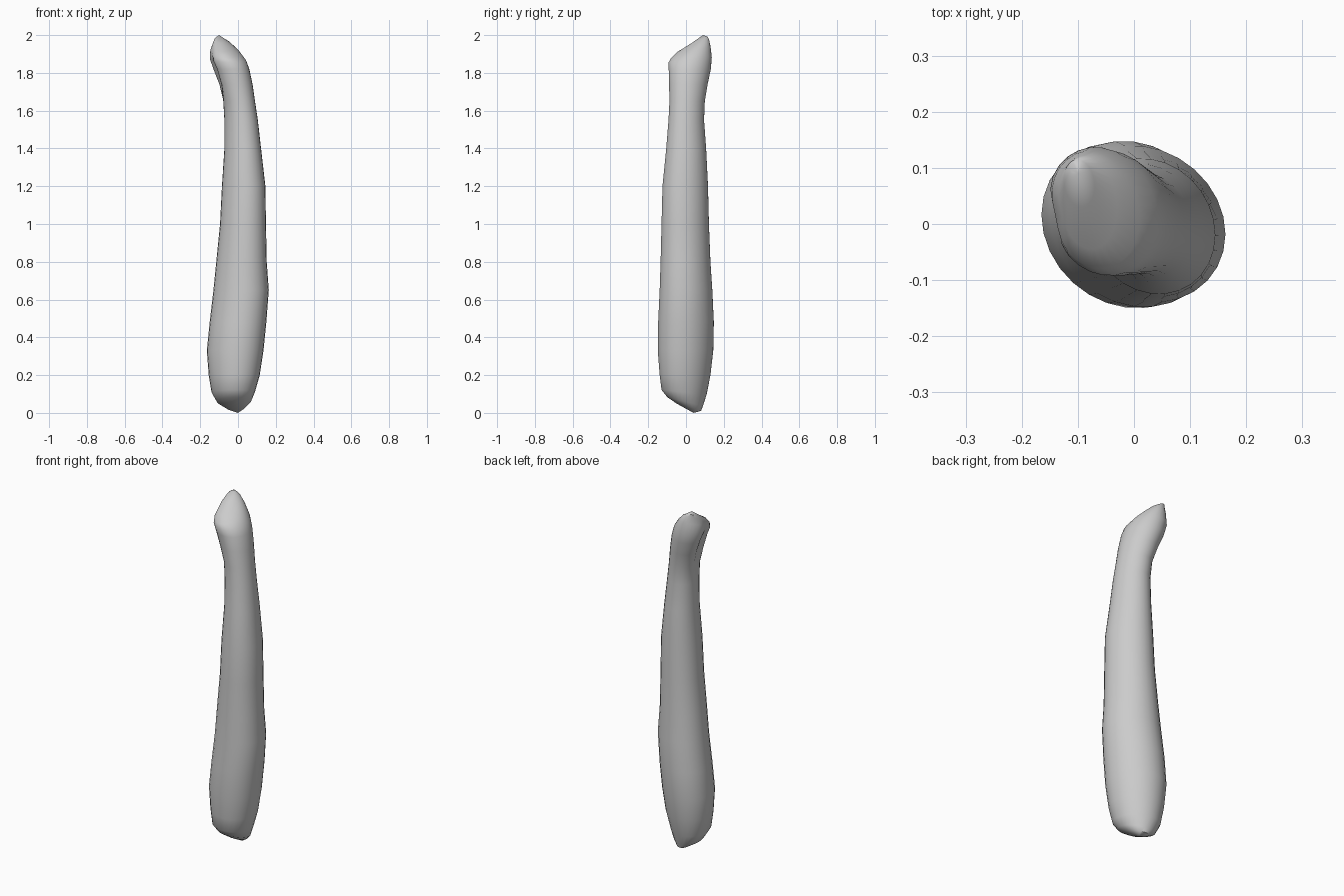
import bpy
import bmesh
from math import cos, sin, exp, pi

SIDES = 28   # points around each cross-section
SKEW = -0.13  # leans the ovals slightly off the axes

# Remove the default cube
default = bpy.data.objects.get("Cube")
if default:
    bpy.data.objects.remove(default, do_unlink=True)

# One plain grey for the whole bone
grey = bpy.data.materials.new("bone grey")
grey.use_nodes = True
colour = (0.6, 0.6, 0.6, 1.0)
grey.diffuse_color = colour
grey.node_tree.nodes["Principled BSDF"].inputs["Base Color"].default_value = colour

# Cross-sections: height, x low, x high, y low, y high, end tilt
SECTIONS = [
    (.03, -.06, .04, -.05, .08, -.3),
    (.06, -.11, .07, -.1, .09, -.25),
    (.11, -.14, .09, -.13, .11, -.1),
    (.2, -.155, .115, -.14, .13, 0),
    (.33, -.165, .135, -.15, .145, 0),
    (.48, -.15, .15, -.148, .148, 0),
    (.65, -.13, .163, -.14, .14, 0),
    (.8, -.115, .152, -.135, .13, 0),
    (1, -.095, .148, -.13, .122, 0),
    (1.2, -.085, .145, -.125, .117, 0),
    (1.4, -.072, .122, -.105, .107, 0),
    (1.55, -.072, .105, -.093, .096, 0),
    (1.65, -.08, .09, -.088, .1, 0),
    (1.74, -.11, .077, -.09, .115, 0),
    (1.82, -.14, .06, -.092, .132, 0),
    (1.87, -.155, .042, -.092, .137, .12),
    (1.91, -.15, .01, -.08, .13, .3),
    (1.945, -.135, -.03, -.045, .122, .4),
    (1.975, -.125, -.07, .03, .115, .4),
]


def bump(value, centre, width):
    """Soft falloff used to shape the hollow."""
    return exp(-((value - centre) / width) ** 2)


def add_ring(bm, z, x_low, x_high, y_low, y_high, tilt):
    """One oval cross-section, hollowed between the two knuckles."""
    ring = []
    for i in range(SIDES):
        angle = 2 * pi * i / SIDES
        x = (x_low + x_high) / 2 + (x_high - x_low) / 2 * cos(angle)
        dy = (y_high - y_low) / 2 * sin(angle + SKEW)
        y = (y_low + y_high) / 2 + dy
        if cos(angle) < 0:
            x += 0.035 * bump(y, 0.01, 0.04) * bump(z, 1.8, 0.09)
        ring.append(bm.verts.new((x, y, z + tilt * dy)))
    return ring


def close_end(bm, ring, tip):
    """Fan of triangles from a ring to its tip."""
    apex = bm.verts.new(tip)
    for i in range(SIDES):
        bm.faces.new((ring[i], ring[(i + 1) % SIDES], apex))


# Loft the shaft and knuckled head
bm = bmesh.new()
rings = [add_ring(bm, *section) for section in SECTIONS]
for lower, upper in zip(rings, rings[1:]):
    for i in range(SIDES):
        j = (i + 1) % SIDES
        bm.faces.new((lower[i], lower[j], upper[j], upper[i]))
close_end(bm, rings[0], (0, 0.04, 0))
close_end(bm, rings[-1], (-0.1, 0.09, 2))
bmesh.ops.recalc_face_normals(bm, faces=bm.faces)

mesh = bpy.data.meshes.new("bone_shaft")
bm.to_mesh(mesh)
bm.free()
mesh.materials.append(grey)
bone = bpy.data.objects.new("bone_shaft", mesh)
bpy.context.collection.objects.link(bone)

# Smooth shading with sharp edges kept
bpy.ops.object.select_all(action='DESELECT')
bone.select_set(True)
bpy.context.view_layer.objects.active = bone
bpy.ops.object.shade_smooth_by_angle(angle=pi / 4)
